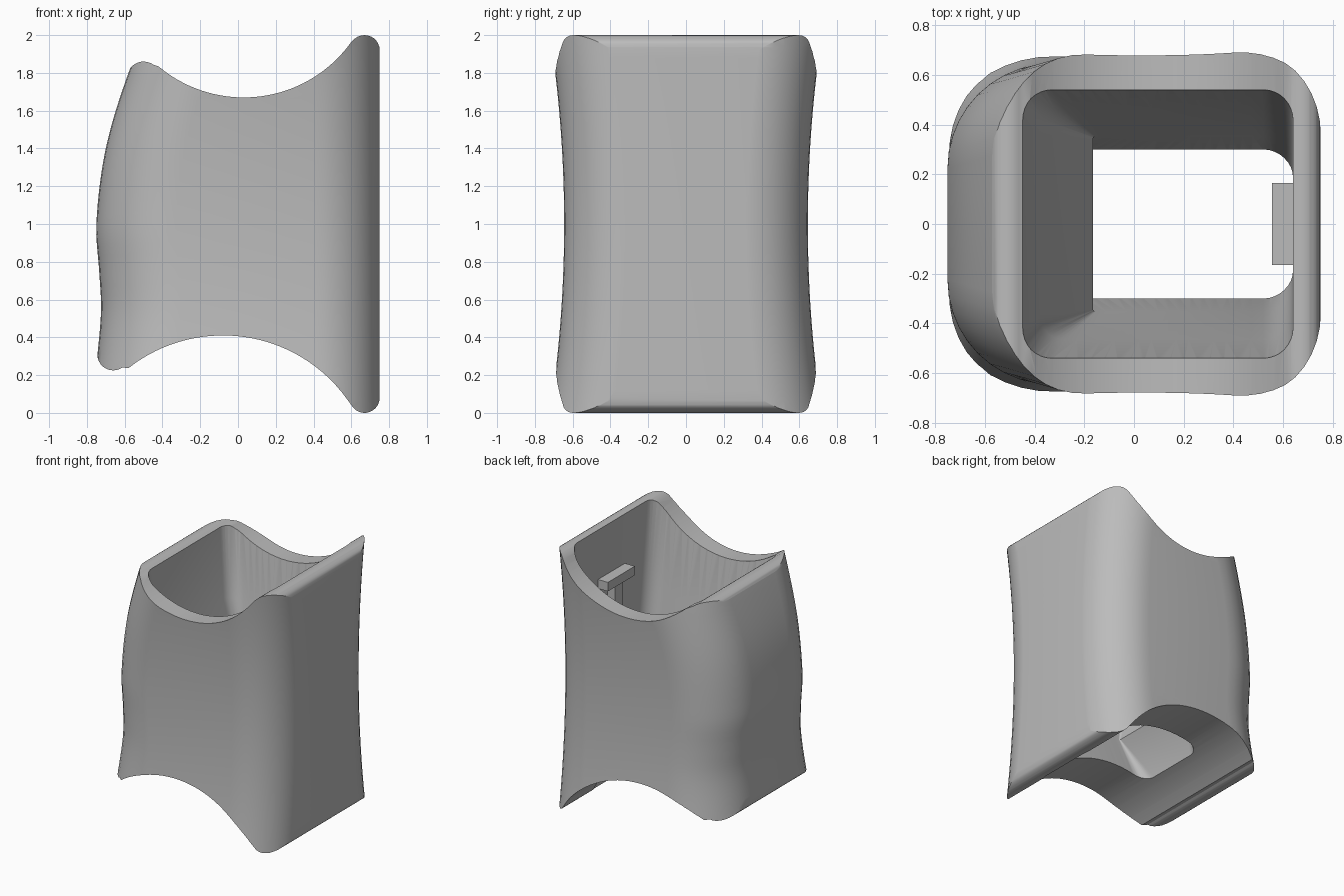
import bpy, bmesh, math

if "Cube" in bpy.data.objects:
    bpy.data.objects.remove(bpy.data.objects["Cube"], do_unlink=True)

grey = bpy.data.materials.new("plain_grey")
grey.use_nodes = True
colour = (0.5, 0.5, 0.5, 1)
grey.diffuse_color = colour
grey.node_tree.nodes["Principled BSDF"].inputs["Base Color"].default_value = colour


def make_object(name, bm):
    bmesh.ops.recalc_face_normals(bm, faces=bm.faces)
    mesh = bpy.data.meshes.new(name)
    bm.to_mesh(mesh)
    bm.free()
    mesh.materials.append(grey)
    obj = bpy.data.objects.new(name, mesh)
    bpy.context.collection.objects.link(obj)
    return obj


def loft(name, rings):
    bm = bmesh.new()
    rows = [[bm.verts.new(p) for p in ring] for ring in rings]
    n = len(rows[0])
    for a, b in zip(rows, rows[1:]):
        for i in range(n):
            j = (i + 1) % n
            bm.faces.new((a[i], a[j], b[j], b[i]))
    bm.faces.new(rows[0])
    bm.faces.new(rows[-1])
    return make_object(name, bm)


def arc(cx, cz, r, start, end, steps=10):
    angles = [math.radians(start + (end - start) * i / steps) for i in range(steps + 1)]
    return [(cx + r * math.cos(a), cz + r * math.sin(a)) for a in angles]


def rounded_outline(x0, x1, h, r_left, r_right, steps=10):
    return (arc(x1 - r_right, h - r_right, r_right, 0, 90, steps)
            + arc(x0 + r_left, h - r_left, r_left, 90, 180, steps)
            + arc(x0 + r_left, -h + r_left, r_left, 180, 270, steps)
            + arc(x1 - r_right, -h + r_right, r_right, 270, 360, steps))


# Saddle curves of the two open ends
def top_z(x):
    return 2.37 - math.sqrt(0.49 - (x - 0.03) ** 2)


def bottom_z(x):
    return -0.40 + math.sqrt(0.656 - (x + 0.08) ** 2)


# Wavy side of the sleeve: smooth curve through a few (z, x) points
WAVE = [(-0.1, -0.79), (0.3, -0.745), (0.55, -0.725), (0.75, -0.735),
        (1.0, -0.75), (1.4, -0.70), (1.8, -0.58), (2.1, -0.45)]


def wave_x(z):
    last = len(WAVE) - 1

    def slope(i):
        a, b = WAVE[max(i - 1, 0)], WAVE[min(i + 1, last)]
        return (b[1] - a[1]) / (b[0] - a[0])
    i = max(k for k in range(last) if WAVE[k][0] <= z + 1e-6)
    (z0, p0), (z1, p1) = WAVE[i], WAVE[i + 1]
    d = z1 - z0
    t = (z - z0) / d
    return ((2 * t**3 - 3 * t**2 + 1) * p0 + (t**3 - 2 * t**2 + t) * d * slope(i)
            + (3 * t**2 - 2 * t**3) * p1 + (t**3 - t**2) * d * slope(i + 1))


# Outer sleeve body
rings = []
for k in range(41):
    z = -0.1 + 2.2 * k / 40
    half = 0.645 + 0.045 * ((z - 1.0) / 0.78) ** 2
    rings.append([(x, y, z) for x, y in rounded_outline(wave_x(z), 0.752, half, 0.42, 0.35)])
body = loft("sleeve_body", rings)

# Side profile with saddle ends and rounded lips
spread = [i / 32 for i in range(33)]
profile = arc(0.67, 1.92, 0.08, 0, 130)
profile += [(x, top_z(x)) for x in (0.6 - 1.02 * s for s in spread)]
profile += arc(-0.50, 1.77, 0.09, 55, 165)
profile += [(-0.95, 1.4), (-0.95, 0.6)]
profile += arc(-0.66, 0.31, 0.085, 180, 305)
profile += [(x, bottom_z(x)) for x in (-0.58 + 1.17 * s for s in spread)]
profile += arc(0.67, 0.08, 0.08, -140, 0)
cutter = loft("profile_cutter", [[(x, y, z) for x, z in profile] for y in (-0.9, 0.9)])

# Tapered cavity with a ridge on one wall: (fraction up, shift, x min, half width, radius)
SECTIONS = [(0, -0.1, -0.35, 0.30, 0.10), (0, 0, -0.35, 0.30, 0.10),
            (0.2, 0, -0.165, 0.352, 0.01), (0.67, 0, -0.38, 0.465, 0.10),
            (1, 0, -0.45, 0.54, 0.12), (1, 0.1, -0.45, 0.54, 0.12)]
rings = []
for up, shift, x0, half, radius in SECTIONS:
    ring = []
    for x, y in rounded_outline(x0, 0.64, half, radius, 0.12, 8):
        low, high = bottom_z(x), top_z(x)
        ring.append((x, y, low + up * (high - low) + shift))
    # subdivide the long straight sides so that they follow the saddle
    full = []
    for a, b in zip(ring, ring[1:] + ring[:1]):
        full.append(a)
        i = len(full)
        if i in (9, 18 + 15 + 9):
            for s in range(1, 16):
                x = a[0] + (b[0] - a[0]) * s / 16
                low, high = bottom_z(x), top_z(x)
                full.append((x, a[1], low + up * (high - low) + shift))
    rings.append(full)
cavity = loft("cavity_cutter", rings)

for tool, operation in ((cutter, 'INTERSECT'), (cavity, 'DIFFERENCE')):
    tool.hide_render = True
    mod = body.modifiers.new("cut", 'BOOLEAN')
    mod.object = tool
    mod.operation = operation
    mod.solver = 'EXACT'
bpy.context.view_layer.update()
bpy.ops.object.select_all(action='DESELECT')
body.select_set(True)
bpy.context.view_layer.objects.active = body
for mod in list(body.modifiers):
    bpy.ops.object.modifier_apply(modifier=mod.name)
for tool in (cutter, cavity):
    bpy.data.objects.remove(tool, do_unlink=True)
bpy.ops.object.shade_smooth_by_angle(angle=math.radians(30))


# T-shaped bracket on the straight inner wall
def box(name, x0, x1, half, z0, z1):
    outline = [(x0, -half), (x1, -half), (x1, half), (x0, half)]
    return loft(name, [[(x, y, z) for x, y in outline] for z in (z0, z1)])


box("bracket_bar", 0.555, 0.66, 0.165, 1.54, 1.61)
box("bracket_stem", 0.575, 0.66, 0.05, 1.1, 1.545)
